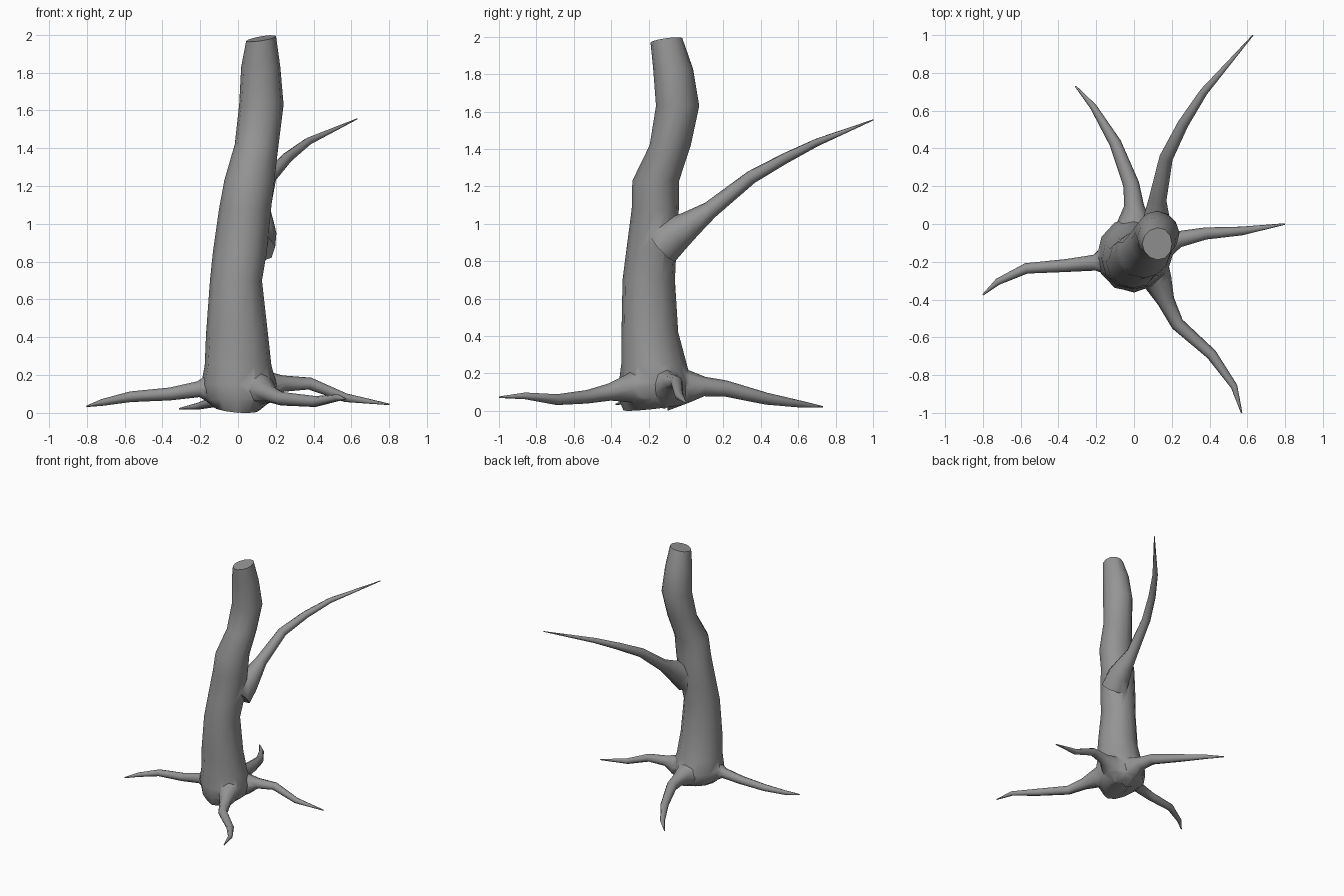
import bpy
import bmesh
import math
from mathutils import Vector

old = bpy.data.objects.get("Cube")
if old:
    bpy.data.objects.remove(old)

bark = bpy.data.materials.new("grey_bark")
bark.use_nodes = True
colour = (0.3, 0.3, 0.3, 1)
bark.diffuse_color = colour
bark.node_tree.nodes["Principled BSDF"].inputs["Base Color"].default_value = colour


def loft(name, rings):
    """Skin a list of point loops and close both ends."""
    bm = bmesh.new()
    loops = [[bm.verts.new(p) for p in ring] for ring in rings]
    n = len(loops[0])
    for a, b in zip(loops, loops[1:]):
        for i in range(n):
            j = (i + 1) % n
            bm.faces.new((a[i], a[j], b[j], b[i]))
    bm.faces.new(loops[0][::-1])
    bm.faces.new(loops[-1])
    bmesh.ops.recalc_face_normals(bm, faces=bm.faces)
    mesh = bpy.data.meshes.new(name)
    bm.to_mesh(mesh)
    bm.free()
    mesh.materials.append(bark)
    obj = bpy.data.objects.new(name, mesh)
    bpy.context.collection.objects.link(obj)
    return obj


def limb(name, path, sides=8):
    """Tapered tube through (x, y, z, radius) stations."""
    pts = [Vector(p[:3]) for p in path]
    rings = []
    for i, p in enumerate(pts):
        way = (pts[min(i + 1, len(pts) - 1)] - pts[max(i - 1, 0)]).normalized()
        side = way.cross(Vector((0, 0, 1))).normalized()
        up = side.cross(way)
        r = path[i][3]
        rings.append([p + r * (math.cos(t) * side + math.sin(t) * up)
                      for t in (math.tau * k / sides for k in range(sides))])
    return loft(name, rings)


# Trunk stations: height, x extent, y extent
stations = [
    (0.02, -0.13, 0.11, -0.33, -0.01),
    (0.07, -0.18, 0.18, -0.36, 0.02),
    (0.15, -0.20, 0.20, -0.36, 0.03),
    (0.25, -0.178, 0.175, -0.35, 0.0),
    (0.42, -0.167, 0.16, -0.348, -0.045),
    (0.70, -0.145, 0.13, -0.34, -0.06),
    (0.85, -0.13, 0.155, -0.318, -0.05),
    (1.08, -0.10, 0.175, -0.287, -0.035),
    (1.23, -0.075, 0.19, -0.285, -0.035),
    (1.42, -0.02, 0.212, -0.195, 0.025),
    (1.63, 0.005, 0.24, -0.163, 0.068),
    (1.83, 0.018, 0.225, -0.178, 0.035),
    (1.98, 0.045, 0.203, -0.19, -0.02),
]
SIDES = 12
trunk_rings = []
for row, (z, x0, x1, y0, y1) in enumerate(stations):
    ring = []
    for k in range(SIDES):
        t = math.tau * k / SIDES
        # Shallow lumps that wander round the trunk
        lump = 1 + 0.025 * math.sin(3 * t + row * 0.9)
        u, v = math.cos(t) * lump, math.sin(t) * lump
        # Slanted cuts at both ends
        tilt = {0: -0.01 * u + 0.018 * v,
                len(stations) - 1: 0.013 * u + 0.012 * v}.get(row, 0)
        ring.append(((x0 + x1 + u * (x1 - x0)) / 2,
                     (y0 + y1 + v * (y1 - y0)) / 2, z + tilt))
    trunk_rings.append(ring)
parts = [loft("trunk", trunk_rings)]

# Roots and the single branch, from the trunk outwards
limbs = {
    "right_root": [(-0.05, -0.18, 0.13, 0.12), (-0.14, -0.19, 0.13, 0.085),
                   (-0.21, -0.205, 0.125, 0.042), (-0.36, -0.22, 0.1, 0.034),
                   (-0.57, -0.235, 0.085, 0.028), (-0.72, -0.305, 0.055, 0.018),
                   (-0.8, -0.375, 0.035, 0.004)],
    "left_root": [(0.08, -0.12, 0.13, 0.12), (0.17, -0.1, 0.14, 0.08),
                  (0.24, -0.08, 0.155, 0.043), (0.38, -0.05, 0.155, 0.032),
                  (0.57, -0.037, 0.08, 0.023), (0.8, 0, 0.045, 0.004)],
    "front_root": [(0.07, -0.22, 0.13, 0.12), (0.13, -0.31, 0.12, 0.075),
                   (0.17, -0.41, 0.1, 0.046), (0.23, -0.53, 0.075, 0.036),
                   (0.41, -0.69, 0.06, 0.029), (0.53, -0.86, 0.08, 0.018),
                   (0.57, -1, 0.073, 0.004)],
    "back_root": [(0, -0.1, 0.13, 0.13), (0, 0.02, 0.13, 0.085),
                  (0, 0.1, 0.13, 0.052), (-0.015, 0.21, 0.12, 0.043),
                  (-0.1, 0.43, 0.065, 0.032), (-0.215, 0.62, 0.035, 0.018),
                  (-0.31, 0.73, 0.022, 0.004)],
    "branch": [(0.09, -0.13, 0.88, 0.11), (0.11, -0.05, 0.95, 0.095),
               (0.12, 0.025, 1.0, 0.072), (0.125, 0.13, 1.075, 0.047),
               (0.17, 0.35, 1.25, 0.036), (0.26, 0.53, 1.35, 0.029),
               (0.37, 0.7, 1.435, 0.021), (0.63, 1, 1.555, 0.003)],
}
parts += [limb(name, path) for name, path in limbs.items()]

# Fuse the limbs into the trunk
trunk = parts[0]
bpy.context.view_layer.objects.active = trunk
for part in parts[1:]:
    union = trunk.modifiers.new(part.name, "BOOLEAN")
    union.operation = "UNION"
    union.solver = "EXACT"
    union.object = part
    bpy.ops.object.modifier_apply(modifier=union.name)
    bpy.data.objects.remove(part)

bpy.ops.object.select_all(action="DESELECT")
trunk.name = "tree_trunk_with_roots"
trunk.select_set(True)
bpy.ops.object.shade_smooth_by_angle(angle=math.radians(50))
